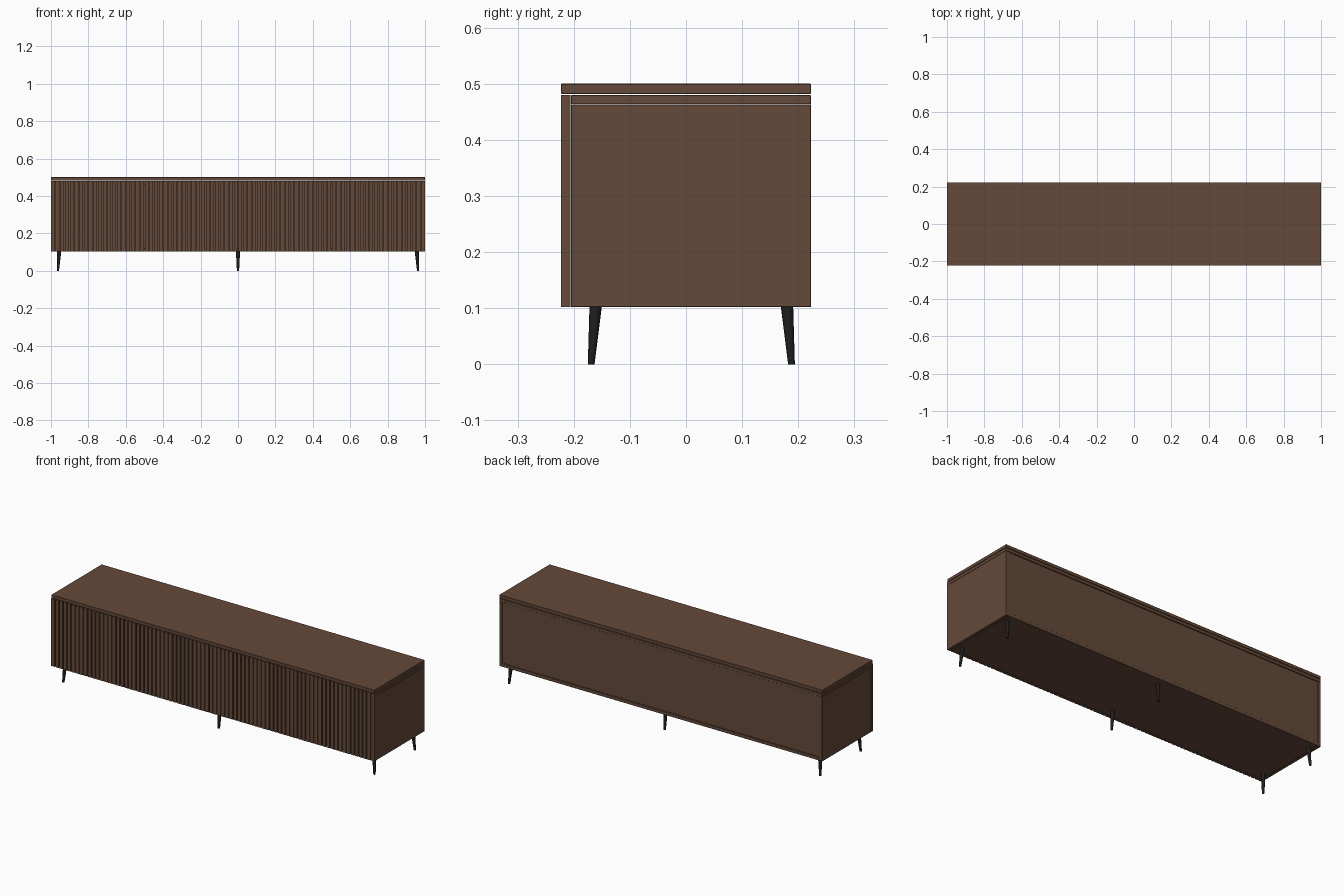
import bpy, bmesh, math
from mathutils import Vector

if "Cube" in bpy.data.objects:
    bpy.data.objects.remove(bpy.data.objects["Cube"])


def material(name, rgb):
    m = bpy.data.materials.new(name)
    m.diffuse_color = (*rgb, 1)
    m.use_nodes = True
    m.node_tree.nodes["Principled BSDF"].inputs["Base Color"].default_value = m.diffuse_color
    return m


wood = material("walnut brown", (0.130, 0.067, 0.042))
black = material("black", (0.013, 0.013, 0.013))


def finish(name, bm, mat):
    bmesh.ops.recalc_face_normals(bm, faces=bm.faces)
    me = bpy.data.meshes.new(name)
    bm.to_mesh(me)
    bm.free()
    me.materials.append(mat)
    ob = bpy.data.objects.new(name, me)
    bpy.context.collection.objects.link(ob)
    return ob


def box(name, x, y, z, bevel=0.0008):
    bm = bmesh.new()
    bmesh.ops.create_cube(bm, size=1)
    for v in bm.verts:
        v.co = Vector([a + (b - a) * (c + 0.5) for (a, b), c in zip((x, y, z), v.co)])
    ob = finish(name, bm, wood)
    mod = ob.modifiers.new("edge", 'BEVEL')
    mod.width = bevel
    mod.segments = 1
    return ob


FRONT, CARCASS, BACK = -0.223, -0.205, 0.223
T = 0.018  # board thickness

# Top slab and carcass boards
box("top_slab", (-1, 1), (FRONT, BACK), (0.4815, 0.5), 0.0015)
box("carcass_top", (-1, 1), (CARCASS, BACK), (0.4635, 0.4795))
box("left_side", (-1, -1 + T), (CARCASS, BACK), (0.102, 0.463))
box("right_side", (1 - T, 1), (CARCASS, BACK), (0.102, 0.463))
box("bottom_panel", (-1 + T, 1 - T), (CARCASS, BACK), (0.102, 0.102 + T))
box("back_panel", (-1 + T, 1 - T), (BACK - 0.009, BACK - 0.004), (0.102 + T, 0.463))
for i in (-1, 0, 1):
    box("divider", (i * 0.5 - T / 2, i * 0.5 + T / 2), (CARCASS + 0.005, BACK - 0.009), (0.102 + T, 0.463))


# Slatted door: a toothed outline extruded upward
def door(name, x0, x1, slats=20, groove=0.005):
    depth = 0.009
    pitch = (x1 - x0 + groove) / slats
    pts = []
    for i in range(slats):
        a = x0 + i * pitch
        b = a + pitch - groove
        if i:
            pts.append((a, FRONT + depth))
        pts += [(a, FRONT), (b, FRONT)]
        if i < slats - 1:
            pts.append((b, FRONT + depth))
    pts += [(x1, CARCASS - 0.0005), (x0, CARCASS - 0.0005)]
    bm = bmesh.new()
    f = bm.faces.new([bm.verts.new((x, y, 0.102)) for x, y in pts])
    ext = bmesh.ops.extrude_face_region(bm, geom=[f])
    for v in ext["geom"]:
        if isinstance(v, bmesh.types.BMVert):
            v.co.z = 0.4795
    finish(name, bm, wood)


for i in range(4):
    x = -1 + i * 0.5
    door("door_%d" % (i + 1), x + (0.0015 if i else 0), x + 0.5 - (0.0015 if i < 3 else 0))


# Tapered, splayed round leg
def leg(name, top, bottom, r_top=0.011, r_bot=0.006, n=24):
    bm = bmesh.new()
    rings = []
    for c, r, z in ((bottom, r_bot, 0), (top, r_top, 0.103)):
        rings.append([bm.verts.new((c[0] + r * math.cos(2 * math.pi * k / n),
                                    c[1] + r * math.sin(2 * math.pi * k / n), z)) for k in range(n)])
    for k in range(n):
        j = (k + 1) % n
        bm.faces.new((rings[0][k], rings[0][j], rings[1][j], rings[1][k])).smooth = True
    bm.faces.new(rings[0])
    bm.faces.new(rings[1])
    for e in bm.edges:
        if abs(e.verts[0].co.z - e.verts[1].co.z) < 1e-6:
            e.smooth = False
    finish(name, bm, black)


for sx in (-1, 0, 1):
    for sy, row in ((-1, "front_leg"), (1, "back_leg")):
        leg(row, (sx * 0.956, 0.0095 + sy * 0.1705), (sx * 0.963, 0.0095 + sy * 0.1785))
